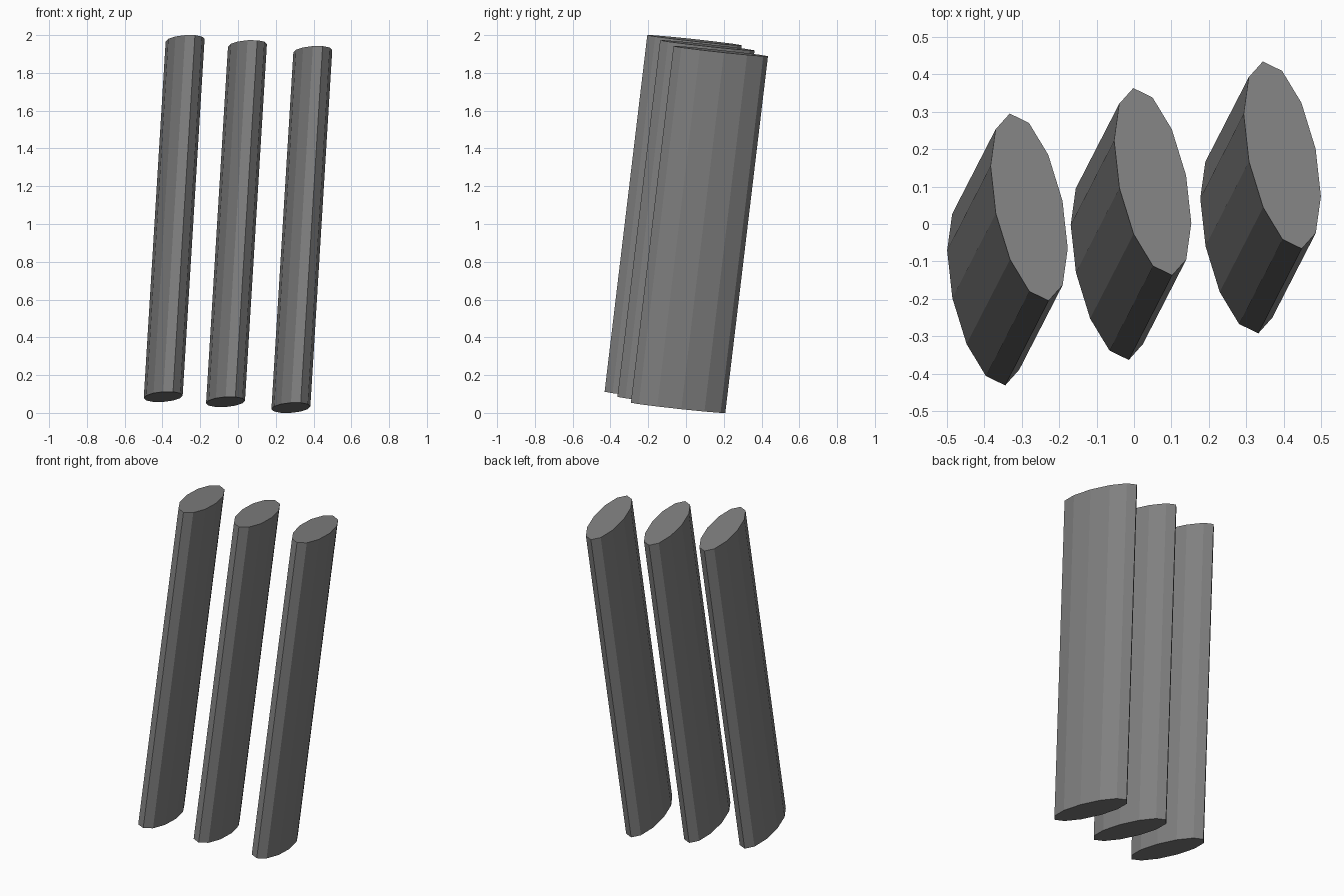
import bpy
import bmesh
from mathutils import Matrix, Vector

if "Cube" in bpy.data.objects:
    bpy.data.objects.remove(bpy.data.objects["Cube"])

AXIS = Vector((0.116, 0.226, 1.888))   # leaning length of each bar

dark_grey = bpy.data.materials.new("dark_grey")
dark_grey.diffuse_color = (0.22, 0.22, 0.22, 1)
dark_grey.use_nodes = True
dark_grey.node_tree.nodes["Principled BSDF"].inputs["Base Color"].default_value = dark_grey.diffuse_color


def in_end_plane(x, y):
    """Half-axis of the oval section, lifted to be square to the bar's length."""
    return Vector((x, y, -(x * AXIS.x + y * AXIS.y) / AXIS.z))


LONG = in_end_plane(-0.052, 0.25)
SHORT = in_end_plane(0.089, 0.017)


def oval_bar(name, centre):
    # columns: short half-axis, long half-axis, length, position
    m = Matrix((SHORT, LONG, AXIS)).transposed().to_4x4()
    bm = bmesh.new()
    bmesh.ops.create_cone(bm, cap_ends=True, segments=12,
                          radius1=1, radius2=1, depth=1, matrix=m)
    bmesh.ops.recalc_face_normals(bm, faces=bm.faces)
    mesh = bpy.data.meshes.new(name)
    bm.to_mesh(mesh)
    bm.free()
    mesh.materials.append(dark_grey)
    obj = bpy.data.objects.new(name, mesh)
    obj.location = centre
    bpy.context.collection.objects.link(obj)


# Three parallel twelve-sided oval bars
oval_bar("left_bar", (-0.338, -0.068, 1.029))
oval_bar("middle_bar", (-0.008, 0.0, 1.002))
oval_bar("right_bar", (0.338, 0.071, 0.971))
